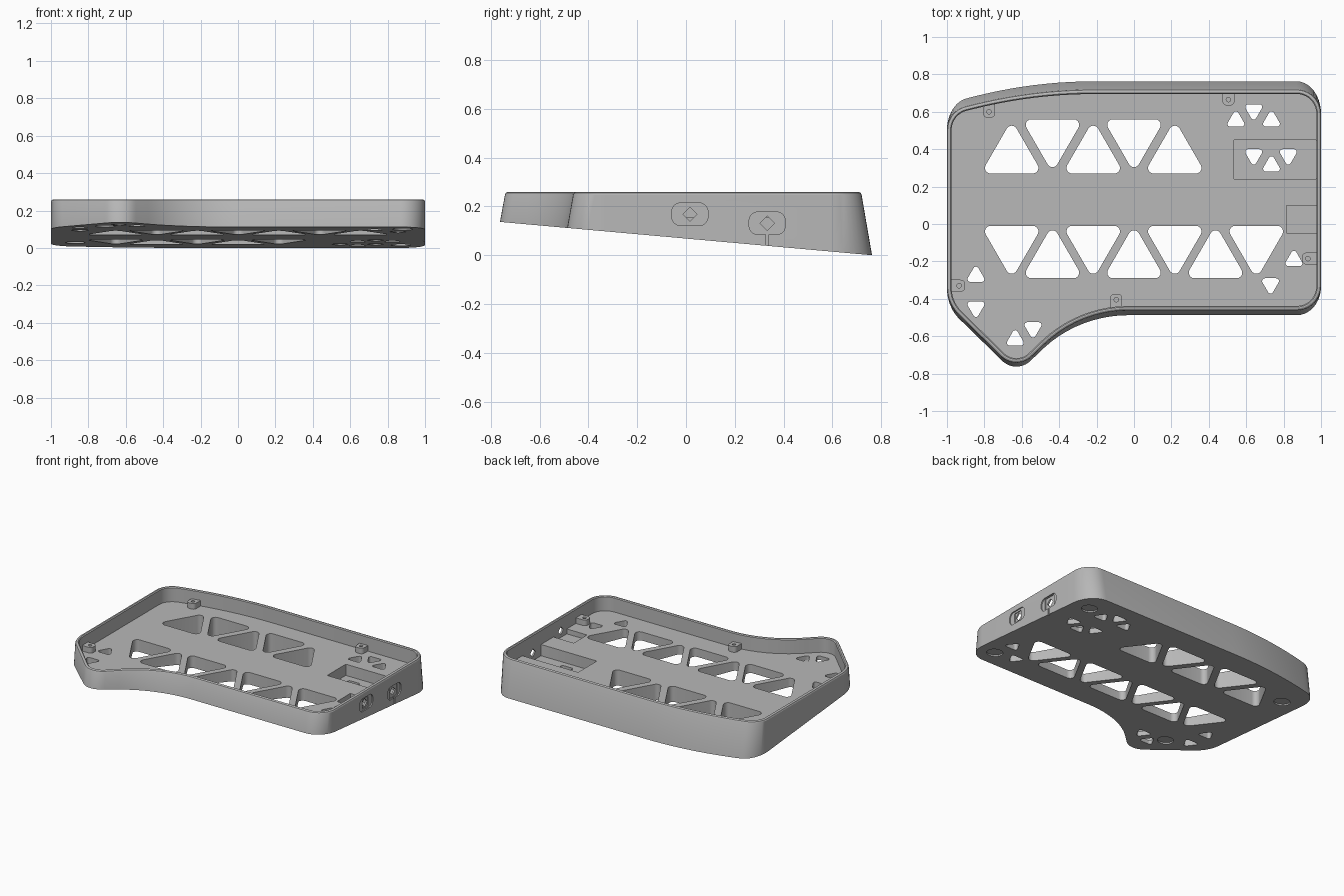
import bpy, bmesh, math
from mathutils import Vector

if "Cube" in bpy.data.objects:
    bpy.data.objects.remove(bpy.data.objects["Cube"], do_unlink=True)

RIM, FLOOR, WALL = 0.26, 0.155, 0.025
SLOPE, DRAFT, BACK = 0.0895, 0.165, 0.763

grey = bpy.data.materials.new("plain grey")
grey.use_nodes = True
grey.diffuse_color = (0.48, 0.48, 0.48, 1)
grey.node_tree.nodes["Principled BSDF"].inputs["Base Color"].default_value = grey.diffuse_color


def underside(y):
    return SLOPE * (BACK - y)


def fillet(corners, steps=10):
    """Round each (x, y, radius) corner of a closed polygon."""
    out, n = [], len(corners)
    for i, (x, y, r) in enumerate(corners):
        p = Vector((x, y))
        a = (Vector(corners[i - 1][:2]) - p).normalized()
        b = (Vector(corners[(i + 1) % n][:2]) - p).normalized()
        half = a.angle(b) / 2
        centre = p + (a + b).normalized() * r / math.sin(half)
        start = p + a * r / math.tan(half) - centre
        end = p + b * r / math.tan(half) - centre
        sweep = start.angle_signed(end)
        for s in range(steps + 1):
            t = -sweep * s / steps
            c, d = math.cos(t), math.sin(t)
            out.append(centre + Vector((start.x * c - start.y * d, start.x * d + start.y * c)))
    return out


def normals(loop):
    """Outward normals of a counter-clockwise loop."""
    res = []
    for i in range(len(loop)):
        t = loop[(i + 1) % len(loop)] - loop[i - 1]
        res.append(Vector((t.y, -t.x)).normalized())
    return res


def circle(x, y, r, n=32):
    return [Vector((x + r * math.cos(math.tau * i / n), y + r * math.sin(math.tau * i / n))) for i in range(n)]


def box(x0, x1, y0, y1, r=0.004, steps=2):
    return fillet([(x0, y0, r), (x1, y0, r), (x1, y1, r), (x0, y1, r)], steps)


def triangle(x, base, w, r, up):
    """Rounded equilateral triangle standing on, or hanging from, its base line."""
    s = 1 if up else -1
    return fillet([(x - s * w, base, r), (x + s * w, base, r), (x, base + s * w * math.sqrt(3), r)], 6)


def skin(bm, rings):
    """Bridge rings of equal length into a closed solid."""
    rows = [[bm.verts.new(p) for p in ring] for ring in rings]
    for lo, hi in zip(rows, rows[1:]):
        for i in range(len(lo)):
            j = (i + 1) % len(lo)
            bm.faces.new((lo[i], lo[j], hi[j], hi[i]))
    bm.faces.new(rows[0][::-1])
    bm.faces.new(rows[-1])


def finish(bm, name):
    bmesh.ops.recalc_face_normals(bm, faces=bm.faces)
    mesh = bpy.data.meshes.new(name)
    bm.to_mesh(mesh)
    bm.free()
    mesh.materials.append(grey)
    ob = bpy.data.objects.new(name, mesh)
    bpy.context.collection.objects.link(ob)
    return ob


def prisms(name, profiles, lo, hi, sideways=False):
    """Extrude profiles along z, or along x when sideways."""
    bm = bmesh.new()
    for prof in profiles:
        rings = []
        for h in (lo, hi):
            rings.append([(h, p.x, p.y) if sideways else (p.x, p.y, h(p.y) if callable(h) else h) for p in prof])
        skin(bm, rings)
    return finish(bm, name)


def select_only(ob):
    bpy.ops.object.select_all(action='DESELECT')
    ob.select_set(True)
    bpy.context.view_layer.objects.active = ob


def cut(ob, cutter):
    cutter.hide_render = True
    mod = ob.modifiers.new("cut", 'BOOLEAN')
    mod.operation, mod.solver, mod.object = 'DIFFERENCE', 'EXACT', cutter
    select_only(ob)
    bpy.ops.object.modifier_apply(modifier=mod.name)
    bpy.data.objects.remove(cutter, do_unlink=True)


# Tray: drafted outer wall, rounded rim, level floor and sloping underside
outline = fillet([
    (1, 0.72, 0.13), (-0.54, 0.72, 2.7), (-1, 0.605, 0.13), (-1, -0.425, 0.2),
    (-0.63, -0.79, 0.12), (-0.29, -0.463, 0.65), (1, -0.463, 0.13)])
norms = normals(outline)


def ring(inset, z):
    return [(p.x - n.x * inset, p.y - n.y * inset, z) for p, n in zip(outline, norms)]


bottom = []
for p, n in zip(outline, norms):
    c = DRAFT * n.y
    y = (p.y + c * (RIM - SLOPE * BACK)) / (1 - c * SLOPE)
    bottom.append((p.x, y, underside(y)))
bm = bmesh.new()
skin(bm, [bottom, ring(0, RIM - 0.012), ring(0.004, RIM - 0.004), ring(0.012, RIM),
          ring(WALL - 0.006, RIM), ring(WALL, RIM - 0.006), ring(WALL, FLOOR)])
tray = finish(bm, "tray")

# Sunken bays beside the ports
cut(tray, prisms("large_bay", [box(0.535, 0.975, 0.24, 0.45)], 0.075, 0.2))
cut(tray, prisms("small_bay", [box(0.815, 0.975, -0.05, 0.10)], 0.12, 0.2))

# Triangular lattice openings
holes = []
for i in range(7):
    x = 0.218 * (i - 3)
    up = i % 2 == 1
    holes.append(triangle(x, -0.29 if up else -0.01, 0.165, 0.03, up))
    if i < 5:
        holes.append(triangle(x, 0.56 if up else 0.27, 0.165, 0.03, not up))
for x, base, up in [
        (0.545, 0.52, True), (0.64, 0.64, False), (0.735, 0.52, True),
        (0.64, 0.4, False), (0.735, 0.28, True), (0.825, 0.4, False),
        (0.855, -0.225, True), (0.73, -0.29, False), (-0.845, -0.31, True),
        (-0.845, -0.415, False), (-0.54, -0.525, False), (-0.635, -0.65, True)]:
    holes.append(triangle(x, base, 0.056, 0.015, up))
cut(tray, prisms("openings", holes, -0.1, 0.2))

# Round foot recesses under the tray
feet = [(0.87, 0.59), (0.88, -0.35), (-0.87, 0.45), (-0.71, -0.53)]
cut(tray, prisms("foot_recesses", [circle(x, y, 0.053) for x, y in feet],
                 lambda y: underside(y) - 0.05, lambda y: underside(y) + 0.01))

# Two ports in the right wall, stepped inwards to a diamond opening
ports = [(0.016, 0.168, 0.033), (0.333, 0.131, 0.043)]
cut(tray, prisms("port_pockets", [box(y - 0.074, y + 0.074, z - 0.046, z + 0.046, 0.035, 8)
                                  for y, z, s in ports], 0.992, 1.1, True))
cut(tray, prisms("port_squares", [box(y - s, y + s, z - s, z + s)
                                  for y, z, s in ports], 0.986, 1.1, True))
cut(tray, prisms("port_diamonds", [circle(y, z, 0.029, 4) for y, z, s in ports], 0.94, 1.1, True))
cut(tray, prisms("wire_slot", [box(0.328, 0.338, 0.0, 0.09, 0.001)], 0.988, 1.1, True))

# Screw tabs: rounded tongues growing out of the wall
tabs, screws = [], []
for x, y, dx, dy in [(-0.775, 0.60, 0, 1), (0.505, 0.665, 0, 1), (-0.095, -0.405, 0, -1),
                     (-0.935, -0.33, -1, 0), (0.93, -0.185, 1, 0)]:
    side, out = Vector((-dy, dx)) * 0.032, Vector((dx, dy))
    c = Vector((x, y))
    root, tip = c + out * 0.05, c - out * 0.032
    corners = [(root - side, 0.001), (root + side, 0.001), (tip + side, 0.024), (tip - side, 0.024)]
    tabs.append(fillet([(p.x, p.y, r) for p, r in corners], 6))
    screws.append(circle(x, y, 0.012, 16))
screw_tabs = prisms("screw_tabs", tabs, FLOOR - 0.004, 0.195)
cut(screw_tabs, prisms("screw_holes", screws, FLOOR + 0.002, 0.3))

for ob in (tray, screw_tabs):
    select_only(ob)
    bpy.ops.object.shade_smooth_by_angle(angle=math.radians(25))
